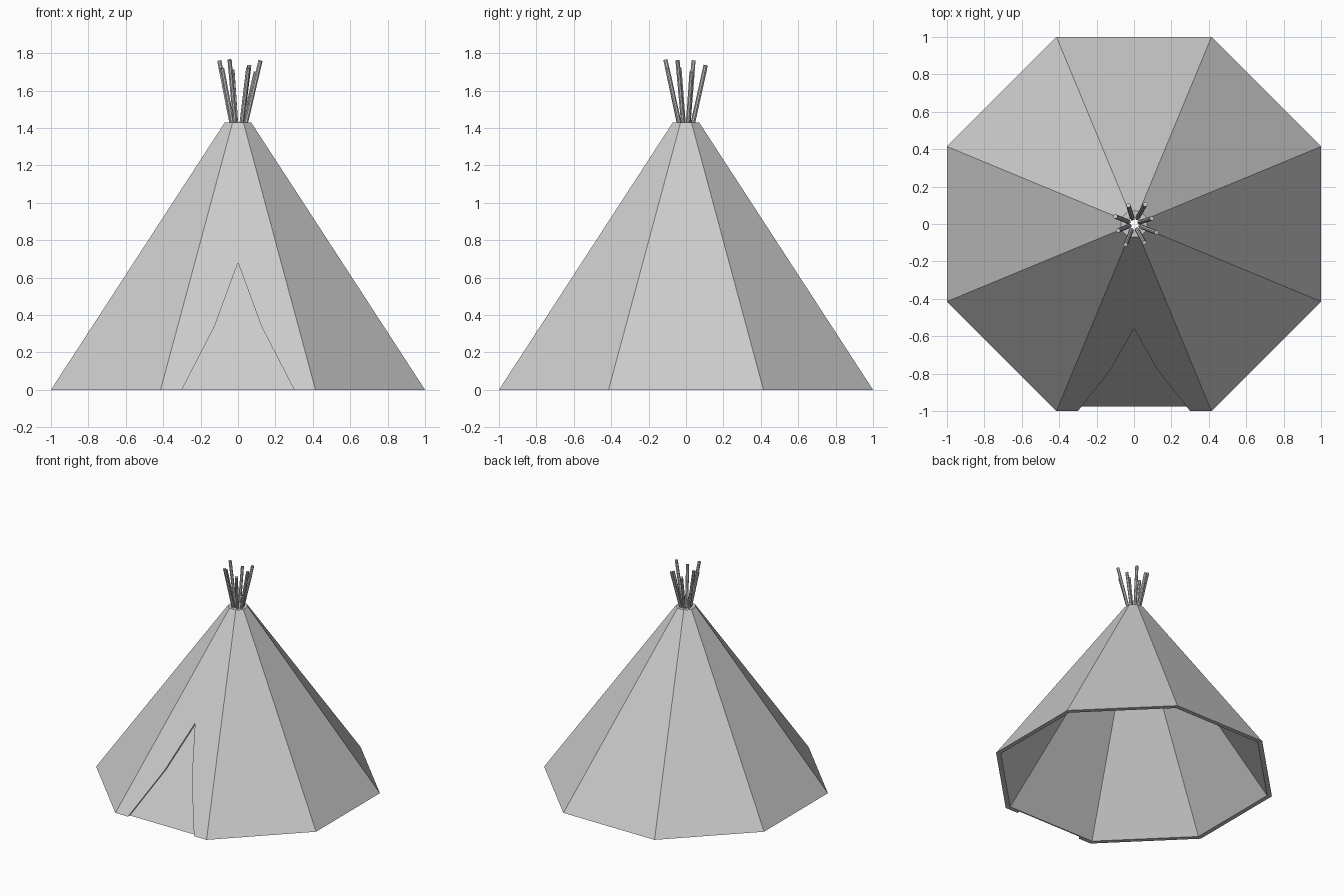
import bpy
import bmesh
import math
from mathutils import Vector

if "Cube" in bpy.data.objects:
    bpy.data.objects.remove(bpy.data.objects["Cube"], do_unlink=True)


def make_material(name, rgb):
    mat = bpy.data.materials.new(name)
    mat.use_nodes = True
    mat.diffuse_color = (*rgb, 1)
    mat.node_tree.nodes["Principled BSDF"].inputs["Base Color"].default_value = (*rgb, 1)
    return mat


canvas = make_material("canvas_grey", (0.6, 0.6, 0.6))

SIDES = 8
HEIGHT = 1.43
BASE, TOP = 1.0, 0.07      # distance from the axis to each flat side
DOOR_DEPTH = 0.025
WALL = 0.035


def apothem(z):
    return BASE + (TOP - BASE) * z / HEIGHT


def ring(bm, flat, z):
    radius = flat / math.cos(math.pi / SIDES)
    angles = [2 * math.pi * (i + 0.5) / SIDES - math.pi / 2 for i in range(SIDES)]
    return [bm.verts.new((radius * math.cos(a), radius * math.sin(a), z)) for a in angles]


def bridge(bm, a, b, skip=None):
    for i in range(len(a)):
        if i != skip:
            j = (i + 1) % len(a)
            bm.faces.new((a[i], a[j], b[j], b[i]))


def finish(bm, name):
    mesh = bpy.data.meshes.new(name)
    bmesh.ops.recalc_face_normals(bm, faces=bm.faces)
    bm.to_mesh(mesh)
    bm.free()
    mesh.materials.append(canvas)
    obj = bpy.data.objects.new(name, mesh)
    bpy.context.collection.objects.link(obj)
    return obj


# Canvas cover: octagonal shell with a pointed doorway recessed into the front
bm = bmesh.new()
outer_low, outer_top = ring(bm, BASE, 0), ring(bm, TOP, HEIGHT)
inner_low, inner_top = ring(bm, BASE - WALL, 0), ring(bm, TOP - WALL, HEIGHT)
front = SIDES - 1
bridge(bm, outer_low, outer_top, skip=front)
bridge(bm, inner_low, inner_top)
bridge(bm, outer_top, inner_top)
bridge(bm, outer_low, inner_low, skip=front)

door = [(-0.30, 0), (-0.125, 0.34), (0, 0.68), (0.125, 0.34), (0.30, 0)]
edge = [bm.verts.new((x, -apothem(z), z)) for x, z in door]
back = [bm.verts.new((x, DOOR_DEPTH - apothem(z), z)) for x, z in door]
left, right = outer_low[front], outer_low[0]
left_top, right_top = outer_top[front], outer_top[0]
bm.faces.new((left, edge[0], edge[1], edge[2], left_top))
bm.faces.new((right, right_top, edge[2], edge[3], edge[4]))
bm.faces.new((left_top, edge[2], right_top))
for i in range(len(door) - 1):
    bm.faces.new((edge[i], edge[i + 1], back[i + 1], back[i]))
bm.faces.new(back)
bm.faces.new((left, edge[0], back[0], back[-1], edge[-1], right,
              inner_low[0], inner_low[front]))
finish(bm, "canvas_cover")

# Poles: eight thin rods fanning out of the smoke hole, as (x, y, z) tips
tips = [(0.12, -0.045, 1.76), (0.095, 0.03, 1.70), (0.06, 0.105, 1.735),
        (-0.03, 0.10, 1.71), (-0.10, 0.04, 1.76), (-0.085, -0.035, 1.72),
        (-0.045, -0.11, 1.765), (0.055, -0.10, 1.72)]
for n, tip in enumerate(tips):
    tip = Vector(tip)
    foot = Vector((tip.x * 0.3, tip.y * 0.3, HEIGHT - 0.03))
    axis = tip - foot
    bm = bmesh.new()
    bmesh.ops.create_cone(bm, cap_ends=True, segments=8, radius1=0.012,
                          radius2=0.012, depth=axis.length)
    pole = finish(bm, f"pole_{n + 1}")
    pole.location = (tip + foot) / 2
    pole.rotation_mode = "QUATERNION"
    pole.rotation_quaternion = axis.to_track_quat("Z", "Y")
